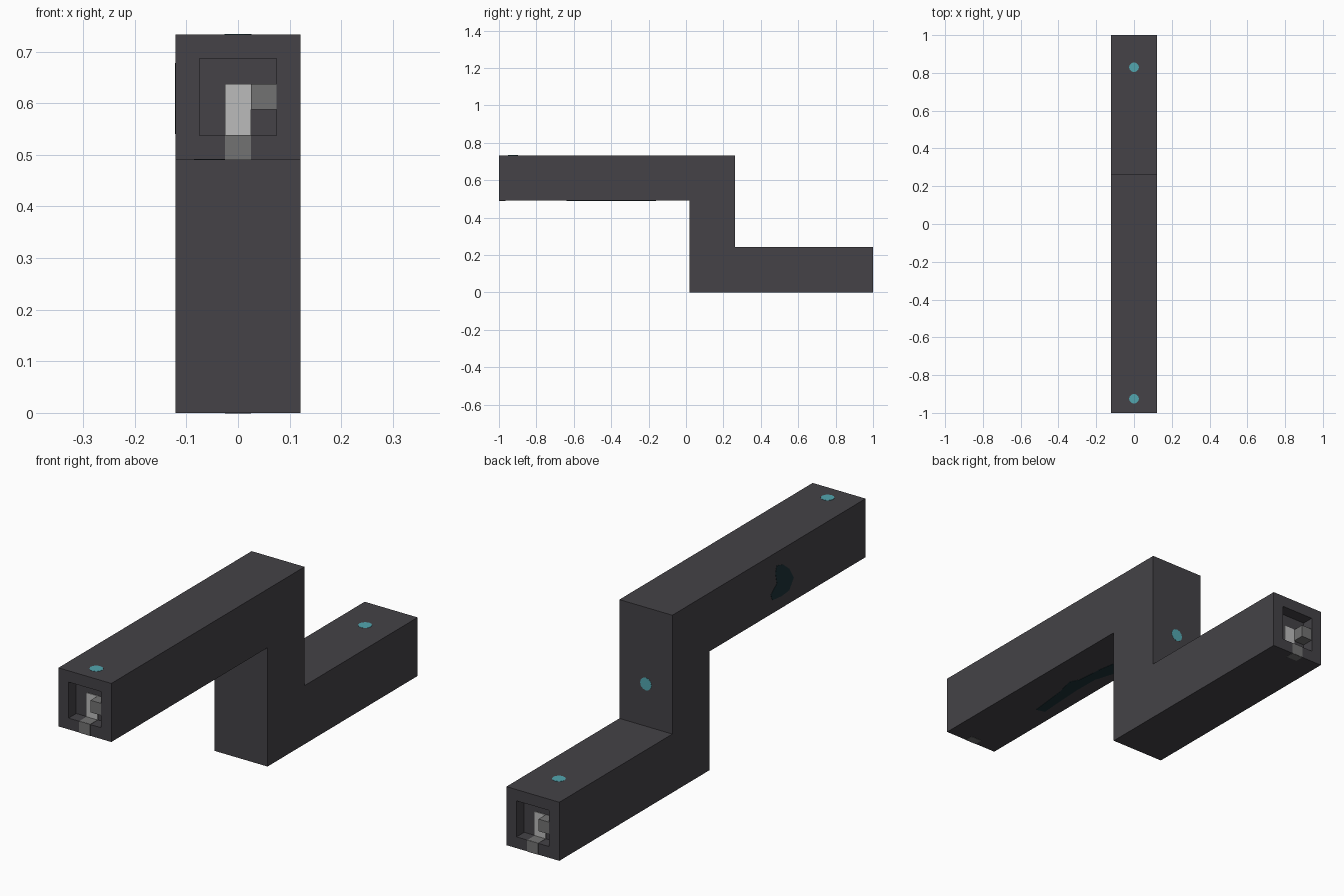
import bpy, bmesh
from math import pi, cos, sin
from mathutils import Matrix, Vector

if "Cube" in bpy.data.objects:
    bpy.data.objects.remove(bpy.data.objects["Cube"])


def material(name, rgb):
    m = bpy.data.materials.new(name)
    m.use_nodes = True
    m.diffuse_color = (*rgb, 1)
    m.node_tree.nodes["Principled BSDF"].inputs["Base Color"].default_value = (*rgb, 1)
    return m


CHARCOAL = material("charcoal", (0.058, 0.055, 0.063))
GREY = material("mid grey", (0.17, 0.17, 0.17))
LIGHT = material("light grey", (0.5, 0.5, 0.5))
TEAL = material("teal", (0.085, 0.38, 0.43))
STAIN = material("dark teal", (0.012, 0.032, 0.04))

HALF = 0.121       # half width of the beam
UPPER = 0.491      # underside of the upper arm
TOP = 0.733
RIM = 0.0465       # frame around each socket
DEPTH = 0.05       # socket depth


def finish(name, bm, mat, matrix=Matrix()):
    bmesh.ops.recalc_face_normals(bm, faces=bm.faces)
    mesh = bpy.data.meshes.new(name)
    bm.to_mesh(mesh)
    bm.free()
    mesh.materials.append(mat)
    ob = bpy.data.objects.new(name, mesh)
    ob.matrix_world = matrix
    bpy.context.collection.objects.link(ob)
    return ob


def prism(name, points, offset, mat, matrix=Matrix()):
    """Solid made by sweeping a flat outline along an offset."""
    bm = bmesh.new()
    face = bm.faces.new([bm.verts.new(p) for p in points])
    new = bmesh.ops.extrude_face_region(bm, geom=[face], use_keep_orig=True)["geom"]
    bmesh.ops.translate(bm, vec=Vector(offset),
                        verts=[v for v in new if isinstance(v, bmesh.types.BMVert)])
    return finish(name, bm, mat, matrix)


def box(name, x, y, z, mat, matrix=Matrix()):
    outline = [(x[0], y[0], z[0]), (x[1], y[0], z[0]), (x[1], y[0], z[1]), (x[0], y[0], z[1])]
    return prism(name, outline, (0, y[1] - y[0], 0), mat, matrix)


# Stepped beam
profile = [(-1, UPPER), (0.02, UPPER), (0.02, 0), (1, 0),
           (1, TOP - UPPER), (0.262, TOP - UPPER), (0.262, TOP), (-1, TOP)]
beam = prism("stepped_beam", [(-HALF, y, z) for y, z in profile], (2 * HALF, 0, 0), CHARCOAL)

# Square sockets sunk into both ends
bm = bmesh.new()
bm.from_mesh(beam.data)
ends = [f for f in bm.faces if abs(f.calc_center_median().y) > 0.99]
for face in ends:
    inward = -face.normal * DEPTH
    bmesh.ops.inset_individual(bm, faces=[face], thickness=RIM, use_even_offset=True)
    new = bmesh.ops.extrude_face_region(bm, geom=[face])["geom"]
    bmesh.ops.translate(bm, vec=inward,
                        verts=[v for v in new if isinstance(v, bmesh.types.BMVert)])
    if face.is_valid:
        bmesh.ops.delete(bm, geom=[face], context="FACES_ONLY")
bmesh.ops.recalc_face_normals(bm, faces=bm.faces)
bm.to_mesh(beam.data)
bm.free()

# Connector in each socket; the back one is the front one turned round and lowered
turned = Matrix.Translation((0, 0, -UPPER)) @ Matrix.Rotation(pi, 4, "Z")
W = 0.025
floor = UPPER + RIM
back = -1 + DEPTH
skin = 0.001
for side, m in (("front", Matrix()), ("back", turned)):
    box(side + "_contact_strip", (-W, W), (back - 0.003, back), (floor, floor + 4 * W), LIGHT, m)
    box(side + "_contact_block", (W, 3 * W), (-0.999, back), (floor + 2 * W, floor + 4 * W), GREY, m)
    box(side + "_socket_floor_strip", (-W, W), (-1, back), (floor, floor + skin), GREY, m)
    box(side + "_rim_strip", (-W, W), (-1 - skin, -1), (UPPER, floor), GREY, m)
    box(side + "_underside_strip", (-W, W), (-1, -0.965), (UPPER - skin, UPPER), GREY, m)

# Round teal markers
R = 0.026
ring = [(R * cos(i * pi / 6), R * sin(i * pi / 6)) for i in range(12)]
prism("upper_arm_marker", [(u, v - 0.925, TOP) for u, v in ring], (0, 0, skin), TEAL)
prism("lower_arm_marker", [(u, v + 0.83, TOP - UPPER) for u, v in ring], (0, 0, skin), TEAL)
prism("leg_marker", [(u, 0.262, v + 0.417) for u, v in ring], (0, skin, 0), TEAL)

# Dark stains on the right side and underside of the upper arm
side_stain = [(-0.46, 0.667), (-0.5, 0.635), (-0.53, 0.586), (-0.5, 0.545), (-0.45, 0.54),
              (-0.39, 0.546), (-0.38, 0.572), (-0.42, 0.604), (-0.41, 0.65), (-0.42, 0.678)]
prism("side_stain", [(-HALF, y, z) for y, z in side_stain], (-skin, 0, 0), STAIN)

under_stain = [(-0.034, -0.64), (-0.071, -0.63), (-0.066, -0.56), (-0.058, -0.41),
               (-0.06, -0.31), (-0.085, -0.23), (-0.07, -0.16), (-0.035, -0.17),
               (-0.023, -0.24), (-0.014, -0.35), (0.006, -0.39), (-0.015, -0.47)]
prism("underside_stain", [(x, y, UPPER) for x, y in under_stain], (0, 0, -skin), STAIN)
